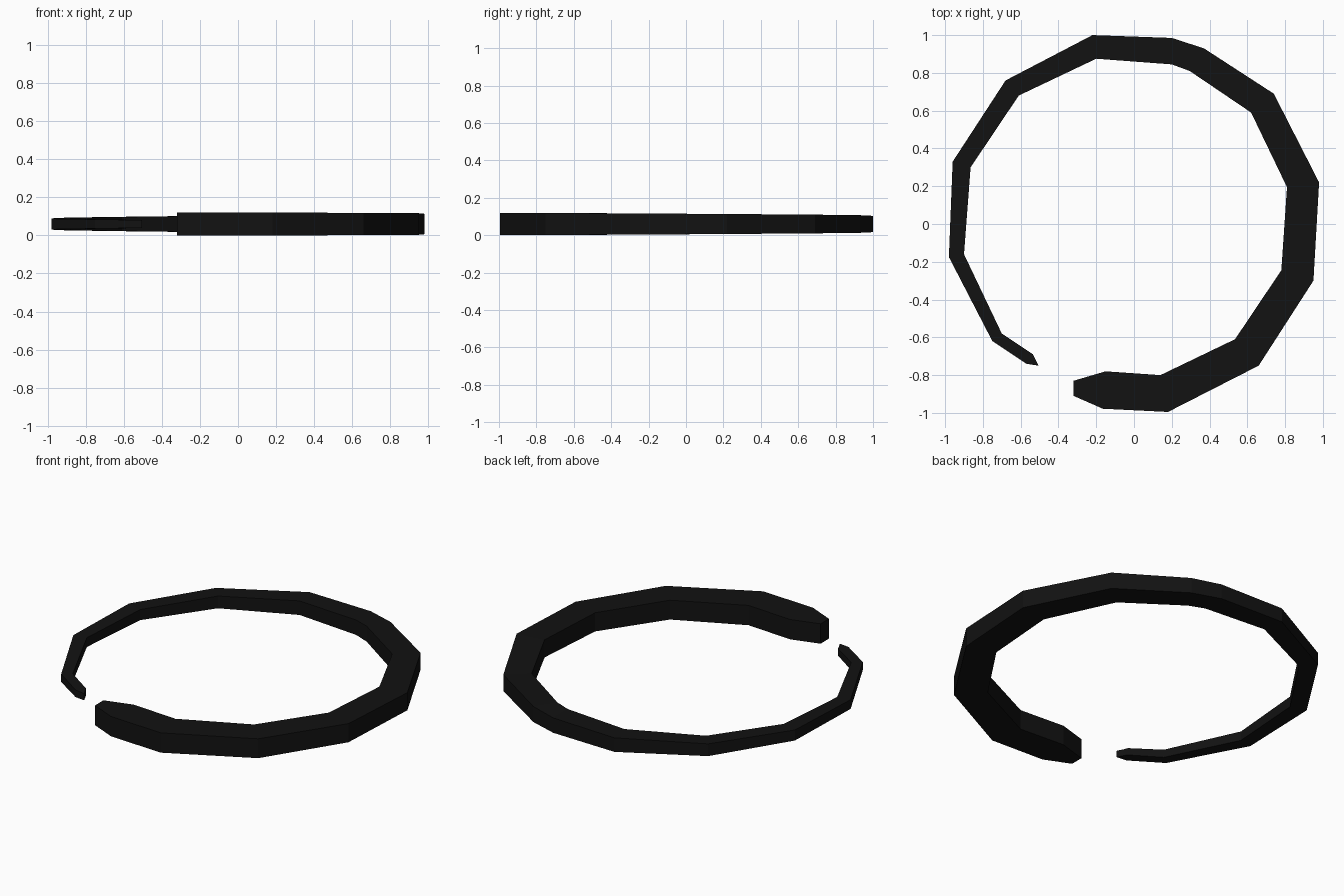
import bpy, bmesh

# Stations along the open ring: outer x, y, inner x, y, height
stations = [
    (-0.32, -0.91, -0.32, -0.83, 0.12),
    (-0.165, -0.978, -0.15, -0.78, 0.12),
    (0.18, -0.995, 0.14, -0.80, 0.12),
    (0.66, -0.75, 0.535, -0.61, 0.117),
    (0.95, -0.30, 0.78, -0.245, 0.113),
    (0.98, 0.22, 0.81, 0.195, 0.107),
    (0.74, 0.69, 0.62, 0.59, 0.10),
    (0.37, 0.93, 0.295, 0.81, 0.094),
    (0.20, 0.985, 0.20, 0.845, 0.09),
    (-0.22, 1.0, -0.20, 0.875, 0.085),
    (-0.68, 0.76, -0.61, 0.68, 0.074),
    (-0.96, 0.33, -0.865, 0.30, 0.064),
    (-0.98, -0.175, -0.90, -0.16, 0.056),
    (-0.75, -0.62, -0.70, -0.58, 0.048),
    (-0.57, -0.74, -0.535, -0.69, 0.043),
    (-0.505, -0.75, -0.525, -0.71, 0.04),
]
MID_Z = 0.06

# Sweep a rectangular section through the stations
bm = bmesh.new()
rings = []
for ox, oy, ix, iy, h in stations:
    lo, hi = MID_Z - h / 2, MID_Z + h / 2
    rings.append([bm.verts.new(p) for p in
                  ((ox, oy, lo), (ox, oy, hi), (ix, iy, hi), (ix, iy, lo))])
for a, b in zip(rings, rings[1:]):
    for i in range(4):
        j = (i + 1) % 4
        bm.faces.new((a[i], a[j], b[j], b[i]))

# End caps
bm.faces.new(rings[0][::-1])
bm.faces.new(rings[-1])
bmesh.ops.recalc_face_normals(bm, faces=bm.faces)

mesh = bpy.data.meshes.new("open_ring")
bm.to_mesh(mesh)
bm.free()
ring = bpy.data.objects.new("open_ring", mesh)
bpy.context.collection.objects.link(ring)

# Near-black finish
mat = bpy.data.materials.new("black")
mat.diffuse_color = (0.006, 0.006, 0.006, 1)
mesh.materials.append(mat)
